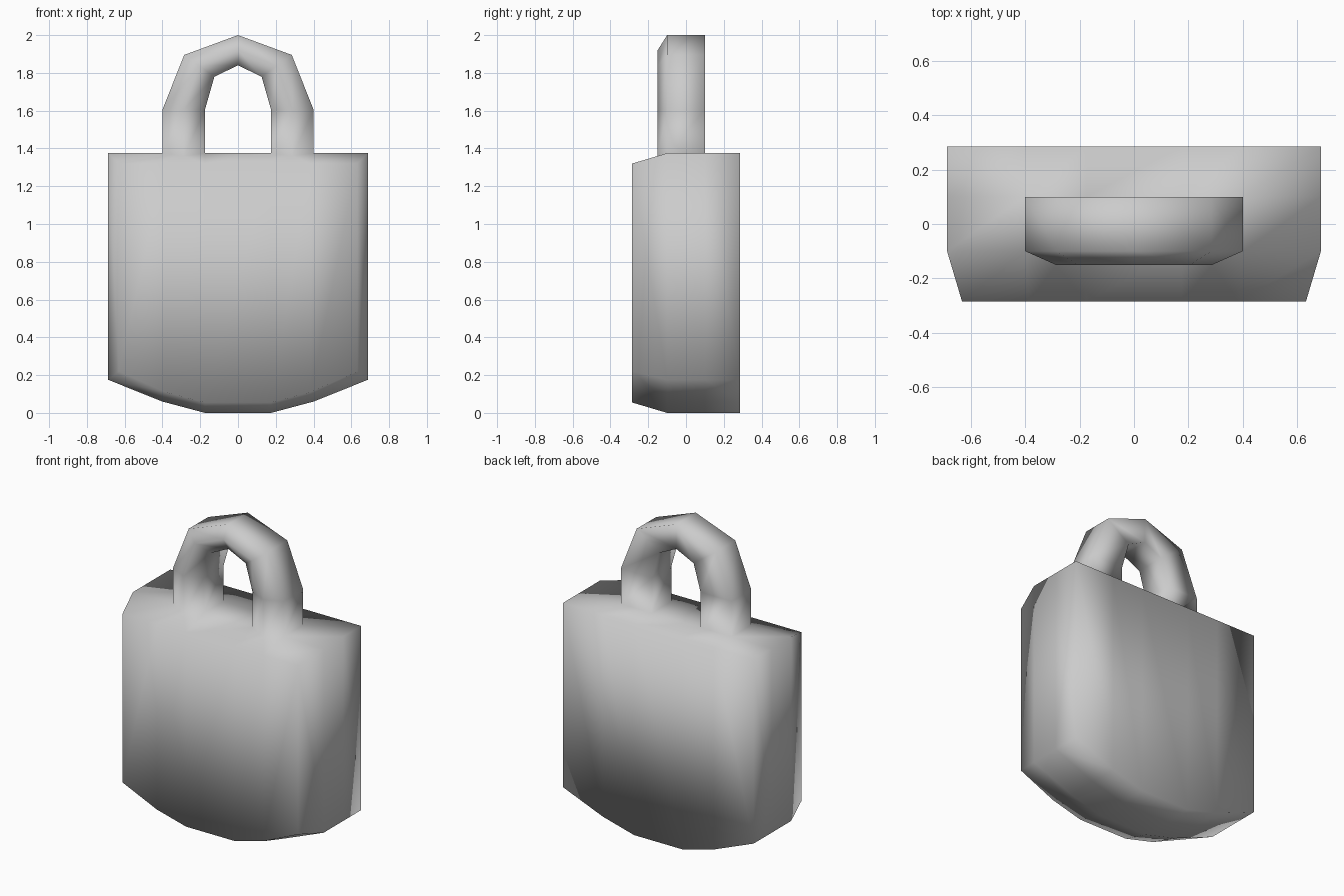
import bpy, bmesh

cube = bpy.data.objects.get("Cube")
if cube:
    bpy.data.objects.remove(cube, do_unlink=True)

# One plain grey material
grey = bpy.data.materials.new("light grey")
grey.use_nodes = True
colour = (0.6, 0.6, 0.6, 1)
grey.diffuse_color = colour
grey.node_tree.nodes["Principled BSDF"].inputs["Base Color"].default_value = colour

bm = bmesh.new()

# Bag outline: half of the bottom curve, mirrored, then back along the top
def outline(half_bottom, top):
    bottom = [(-x, z) for x, z in reversed(half_bottom)] + half_bottom
    return bottom + [(x, top) for x, z in reversed(bottom)]

full = outline([(0.175, 0), (0.4, 0.06), (0.687, 0.175)], 1.375)
inset = outline([(0.175, 0.055), (0.385, 0.11), (0.632, 0.22)], 1.32)

# Layers from back to front; the front one is smaller, giving a sloped rim
layers = [[bm.verts.new((x, y, z)) for x, z in shape]
          for shape, y in ((full, 0.285), (full, 0.1), (full, -0.1), (inset, -0.285))]
back, rear, fore, front = layers
count = len(full)

# Handle feet: outline segment -> (outer corner, inner corner)
feet = {7: (7, 8), 9: (10, 9)}
foot_rings = []
for outer, inner in feet.values():
    mid_x = (full[outer][0] + full[inner][0]) / 2
    mid = bm.verts.new((mid_x, -0.15, 1.36))
    foot_rings.append([rear[outer], rear[inner], fore[inner], mid, fore[outer]])

# Walls, leaving openings on top where the handle grows out
for a, b in zip(layers, layers[1:]):
    for i in range(count):
        j = (i + 1) % count
        if i in feet and a is rear:
            continue
        if i in feet and a is fore:
            mid = foot_rings[list(feet).index(i)][3]
            bm.faces.new((a[i], mid, b[i]))
            bm.faces.new((mid, a[j], b[j]))
            bm.faces.new((mid, b[j], b[i]))
        else:
            bm.faces.new((a[i], a[j], b[j], b[i]))

# Front and back panels as vertical strips
for layer in (back, front):
    for i in range(count // 2 - 1):
        bm.faces.new((layer[i], layer[i + 1], layer[count - 2 - i], layer[count - 1 - i]))

# Handle: five-sided section swept over the arch
def section(outer, inner):
    (ox, oz), (ix, iz) = outer, inner
    points = [(ox, 0.1, oz), (ix, 0.1, iz), (ix, -0.1, iz),
              ((ox + ix) / 2, -0.15, (oz + iz) / 2), (ox, -0.1, oz)]
    return [bm.verts.new(p) for p in points]

half_arch = [((0.4, 1.605), (0.175, 1.605)), ((0.285, 1.895), (0.125, 1.78))]
rings = [foot_rings[0]] + [section(o, i) for o, i in half_arch]
rings.append(section((0, 2.0), (0, 1.84)))
rings += [section((-o[0], o[1]), (-i[0], i[1])) for o, i in reversed(half_arch)]
rings.append(foot_rings[1])
for a, b in zip(rings, rings[1:]):
    for k in range(5):
        n = (k + 1) % 5
        bm.faces.new((a[k], a[n], b[n], b[k]))

# Finish as one smooth-shaded object
bmesh.ops.recalc_face_normals(bm, faces=bm.faces)
for face in bm.faces:
    face.smooth = True
mesh = bpy.data.meshes.new("bag_with_handle")
bm.to_mesh(mesh)
bm.free()
mesh.materials.append(grey)
bag = bpy.data.objects.new("bag_with_handle", mesh)
bpy.context.collection.objects.link(bag)
